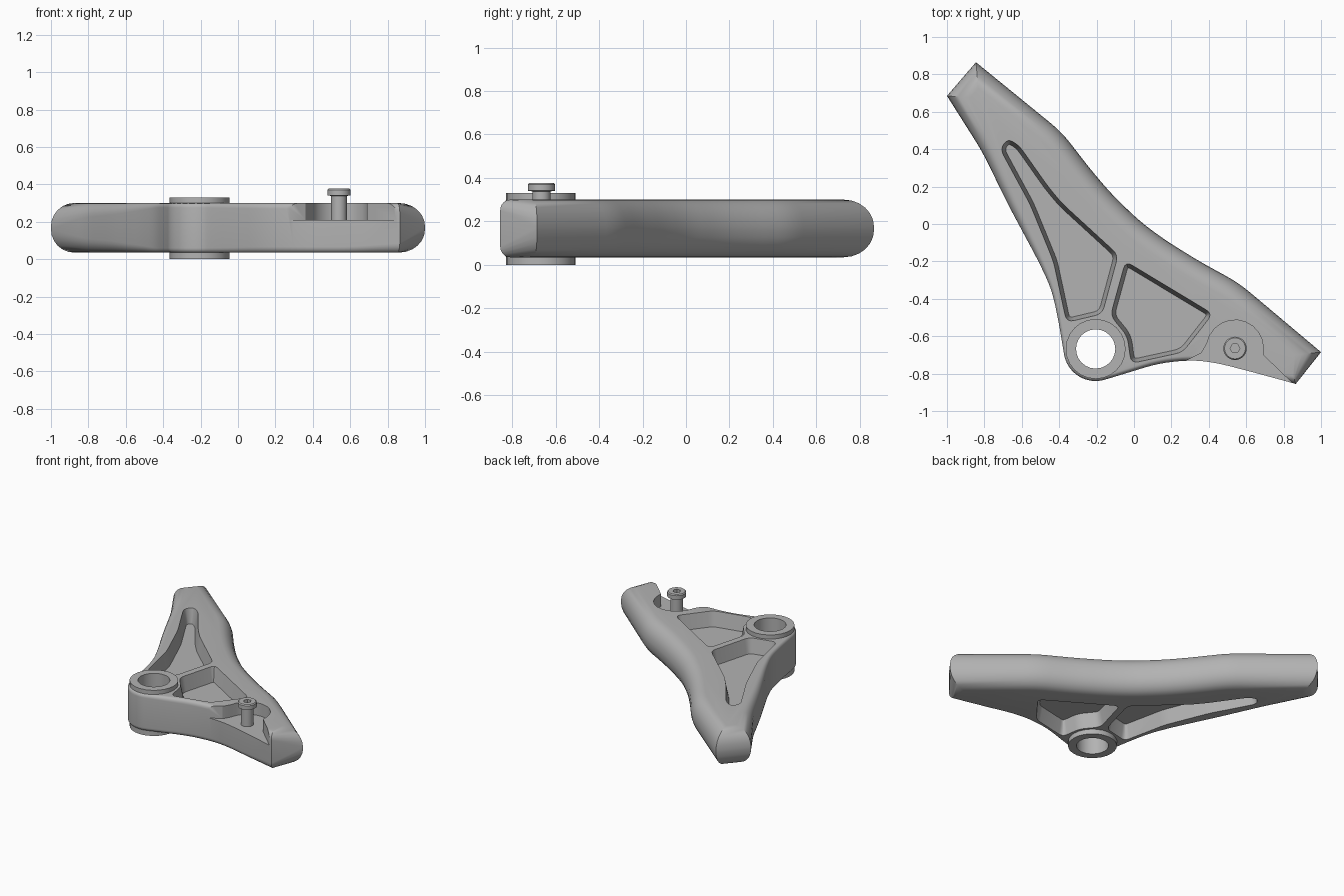
import bpy, bmesh, math
from mathutils import Vector

cube = bpy.data.objects.get("Cube")
if cube:
    bpy.data.objects.remove(cube, do_unlink=True)

BOTTOM, TOP = 0.035, 0.3
BOSS = Vector((-0.205, -0.668, 0))
BOLT = Vector((0.54, -0.665, 0))

metal = bpy.data.materials.new("cast_grey")
metal.use_nodes = True
metal.diffuse_color = (0.45, 0.45, 0.45, 1)
metal.node_tree.nodes["Principled BSDF"].inputs["Base Color"].default_value = (0.45, 0.45, 0.45, 1)


def make_object(name, bm):
    bmesh.ops.recalc_face_normals(bm, faces=bm.faces)
    mesh = bpy.data.meshes.new(name)
    bm.to_mesh(mesh)
    bm.free()
    mesh.materials.append(metal)
    obj = bpy.data.objects.new(name, mesh)
    bpy.context.collection.objects.link(obj)
    return obj


def round_corners(points, cut, min_dot=-2.0, steps=4):
    """Replace corners with short curves; very sharp turns can be kept."""
    pts = [Vector(p) for p in points]
    out = []
    for i, p in enumerate(pts):
        a, b = pts[i - 1], pts[(i + 1) % len(pts)]
        if (p - a).xy.normalized().dot((b - p).xy.normalized()) < min_dot:
            out.append(p)
            continue
        s = p + (a - p) * min(0.45, cut / (a - p).length)
        e = p + (b - p) * min(0.45, cut / (b - p).length)
        for k in range(steps + 1):
            t = k / steps
            out.append(s * (1 - t) ** 2 + p * 2 * t * (1 - t) + e * t * t)
    return out


def inward(pts):
    """Mitred inward direction of every corner of a counterclockwise loop."""
    result = []
    for i, p in enumerate(pts):
        d1 = (p - pts[i - 1]).xy.normalized()
        d2 = (pts[(i + 1) % len(pts)] - p).xy.normalized()
        n1, n2 = Vector((-d1.y, d1.x)), Vector((-d2.y, d2.x))
        result.append((n1 + n2) / (1 + n1.dot(n2)))
    return result


def loft(name, rings):
    bm = bmesh.new()
    loops = [[bm.verts.new(c) for c in ring] for ring in rings]
    n = len(loops[0])
    for low, high in zip(loops, loops[1:]):
        for i in range(n):
            j = (i + 1) % n
            bm.faces.new((low[i], low[j], high[j], high[i]))
    bm.faces.new(loops[0][::-1])
    bm.faces.new(loops[-1])
    return make_object(name, bm)


def prism(name, pts, z0, z1, inset0=0.0, inset1=0.0):
    dirs = inward(pts)
    return loft(name, [[(p.x + d.x * w, p.y + d.y * w, z) for p, d in zip(pts, dirs)]
                       for z, w in ((z0, inset0), (z1, inset1))])


def circle(centre, radius, count, start=0, end=360):
    span = math.radians(end - start)
    full = end - start == 360
    return [centre + Vector((math.cos(a), math.sin(a), 0)) * radius
            for a in (math.radians(start) + span * k / (count if full else count - 1)
                      for k in range(count))]


def lathe(name, profile, centre, segments, closed=False):
    bm = bmesh.new()
    verts = [bm.verts.new(centre + Vector((r, 0, z))) for r, z in profile]
    edges = [bm.edges.new(pair) for pair in zip(verts, verts[1:])]
    if closed:
        edges.append(bm.edges.new((verts[-1], verts[0])))
    bmesh.ops.spin(bm, geom=verts + edges, cent=centre, axis=(0, 0, 1),
                   angle=2 * math.pi, steps=segments)
    bmesh.ops.remove_doubles(bm, verts=bm.verts, dist=0.0005)
    return make_object(name, bm)


def carve(obj, cutter):
    mod = obj.modifiers.new("cut", 'BOOLEAN')
    mod.operation = 'DIFFERENCE'
    mod.solver = 'EXACT'
    mod.object = cutter
    bpy.context.view_layer.objects.active = obj
    bpy.ops.object.modifier_apply(modifier=mod.name)
    bpy.data.objects.remove(cutter, do_unlink=True)


def smooth(obj, angle=32):
    bpy.ops.object.select_all(action='DESELECT')
    obj.select_set(True)
    bpy.context.view_layer.objects.active = obj
    bpy.ops.object.shade_smooth_by_angle(angle=math.radians(angle))


# Arm body: outline with the edge rounding as third value
outline = [(-0.845, 0.865, 0.1), (-1, 0.685, 0.1), (-0.81, 0.385, 0.06),
           (-0.675, 0.107, 0.05), (-0.51, -0.2, 0.03), (-0.44, -0.35, 0.02),
           (-0.405, -0.51, 0.02)]
outline += [(p.x, p.y, 0.02) for p in circle(BOSS, 0.172, 11, 185, 285)]
outline += [(0.13, -0.745, 0.025), (0.3, -0.727, 0.025), (0.43, -0.74, 0.025),
            (0.59, -0.78, 0.025), (0.865, -0.855, 0.04), (1, -0.685, 0.1),
            (0.56, -0.315, 0.1), (0.35, -0.2, 0.1), (0.165, -0.085, 0.1),
            (0.03, 0.015, 0.1), (-0.12, 0.16, 0.1), (-0.235, 0.295, 0.1),
            (-0.385, 0.49, 0.1)]
pts = round_corners(outline, 0.08, min_dot=0.5)
dirs = inward(pts)
rings = []
for side in (-1, 1):
    for k in range(7):
        a = math.pi / 2 * (k / 6 if side > 0 else 1 - k / 6)
        ring = []
        for p, d in zip(pts, dirs):
            w, h = p.z * (1 - math.cos(a)), p.z * 1.25 * (1 - math.sin(a))
            z = TOP - h if side > 0 else BOTTOM + h
            ring.append((p.x + d.x * w, p.y + d.y * w, z))
        rings.append(ring)
body = loft("arm_body", rings)

# Lightening pockets on both sides of a central web
long_pocket = [(-0.675, 0.455, 0), (-0.715, 0.4, 0), (-0.555, 0.105, 0),
               (-0.43, -0.2, 0), (-0.36, -0.525, 0), (-0.17, -0.48, 0),
               (-0.085, -0.165, 0), (-0.385, 0.11, 0), (-0.46, 0.2, 0),
               (-0.615, 0.42, 0)]
short_pocket = [(-0.045, -0.2, 0), (-0.125, -0.49, 0), (-0.035, -0.6, 0),
                (-0.015, -0.745, 0), (0.26, -0.685, 0), (0.42, -0.48, 0)]
for shape in (long_pocket, short_pocket):
    pocket = round_corners(shape, 0.04)
    carve(body, prism("pocket_cutter", pocket, 0.195, 0.4, 0.02, -0.02))
    carve(body, prism("pocket_cutter", pocket, -0.065, 0.14, -0.02, 0.02))

# Recessed seat around the bolt, open to the front edge
seat = circle(BOLT, 0.152, 11, 0, 170)
seat += [Vector((0.36, -0.69, 0)), Vector((0.24, -0.75, 0)), Vector((0.3, -0.95, 0)),
         Vector((0.95, -0.95, 0)), Vector((0.69, -0.7, 0))]
carve(body, prism("seat_cutter", seat, 0.21, 0.4))

# Bore and bushing
carve(body, prism("bore_cutter", circle(BOSS, 0.12, 24), -0.1, 0.5))
smooth(body)
bushing = lathe("pivot_bushing", [(0.105, 0), (0.16, 0), (0.16, 0.036), (0.13, 0.037),
                                  (0.13, 0.298), (0.16, 0.299), (0.16, 0.33),
                                  (0.105, 0.33)], BOSS, 24, closed=True)
smooth(bushing)

# Bolt with hexagonal socket
bolt = lathe("socket_bolt", [(0, 0.19), (0.042, 0.19), (0.042, 0.338), (0.0625, 0.341),
                             (0.0625, 0.37), (0.056, 0.377), (0, 0.377)], BOLT, 24)
carve(bolt, prism("socket_cutter", circle(BOLT, 0.026, 6), 0.35, 0.42))
smooth(bolt)
